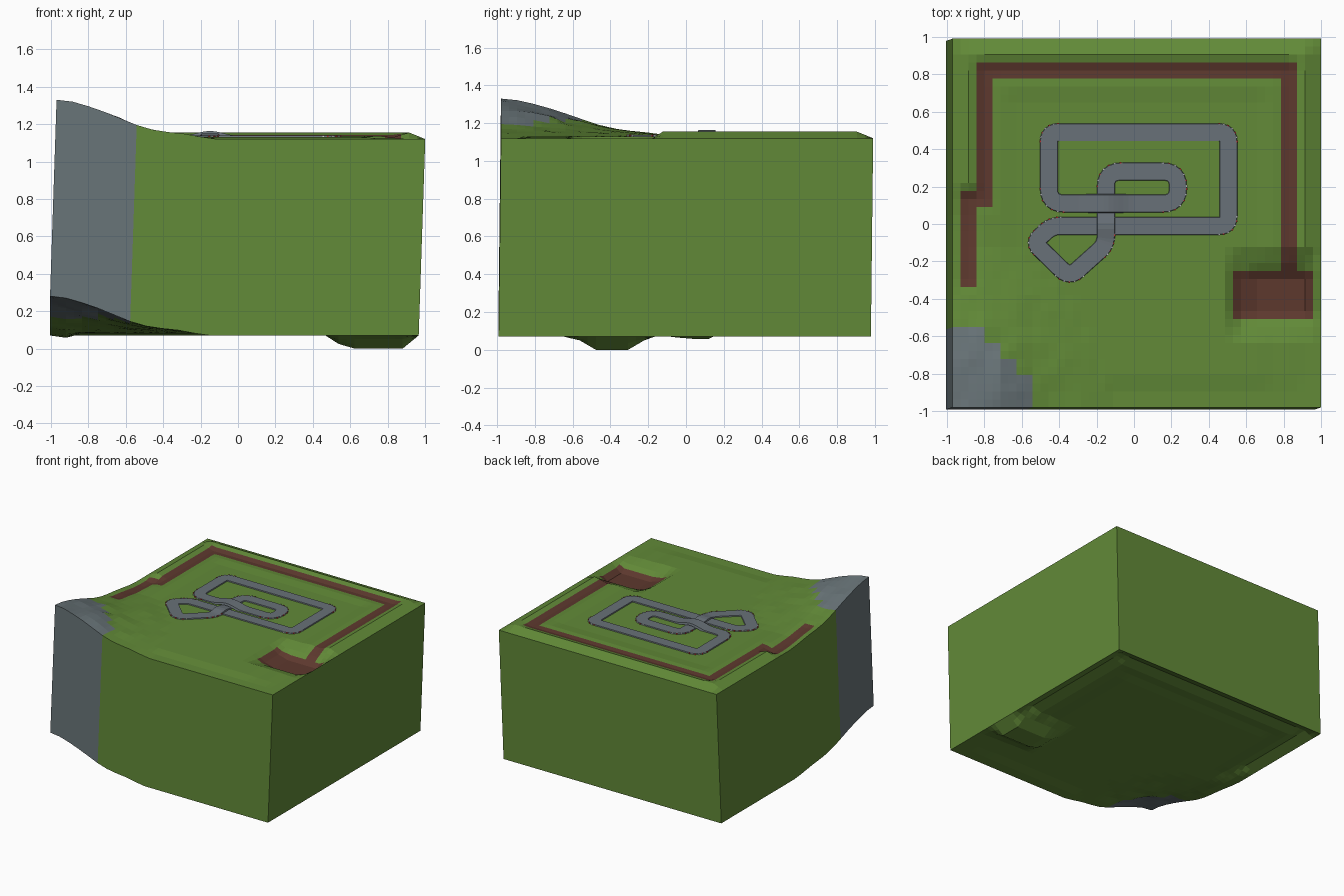
import bpy, bmesh, math, random
from mathutils import Vector, Matrix

if "Cube" in bpy.data.objects:
    bpy.data.objects.remove(bpy.data.objects["Cube"])

random.seed(4)
N, STEP, X0, Y0 = 23, 0.0857, -0.97, -0.98        # terrain cells
SHIFT = Vector((-0.035, -0.012, -1.05))           # slanted extrusion to the underside


def material(name, rgb):
    m = bpy.data.materials.new(name)
    m.diffuse_color = (*rgb, 1)
    m.use_nodes = True
    m.node_tree.nodes["Principled BSDF"].inputs["Base Color"].default_value = m.diffuse_color
    return m


grass = material("grass green", (0.122, 0.255, 0.039))
rock = material("rock grey", (0.140, 0.175, 0.188))
dirt = material("dirt brown", (0.110, 0.040, 0.027))
asphalt = material("asphalt grey", (0.140, 0.165, 0.188))
red = material("kerb red", (0.5, 0.03, 0.03))
white = material("kerb white", (0.7, 0.7, 0.7))


def make_object(name, bm, mats):
    mesh = bpy.data.meshes.new(name)
    bmesh.ops.recalc_face_normals(bm, faces=bm.faces)
    bm.to_mesh(mesh)
    bm.free()
    for m in mats:
        mesh.materials.append(m)
    ob = bpy.data.objects.new(name, mesh)
    bpy.context.collection.objects.link(ob)
    return ob


# ---- terrain rules ----
HILL = [.21, .2, .175, .145, .11, .075, .05, .037, .028, .012, 0]


def in_pit(i, j):
    return 18 <= i <= 22 and 6 <= j <= 8


def is_dirt(i, j):
    return (in_pit(i, j) or (i == 1 and 8 <= j <= 13) or (i == 2 and 13 <= j <= 21)
            or (j == 21 and 2 <= i <= 21) or (i == 21 and 9 <= j <= 21))


def is_rock(i, j):
    return math.hypot(i + .5, j + .5) < 4.8


def height(i, j):
    if in_pit(i, j):
        return 1.075 if i == 18 else 1.05
    if 18 <= i <= 22 and j in (5, 9):
        return 1.10
    side = min(i, N - i, N - j)
    z = 1.12
    if side == 1 and (j == 22 or (i == 1 and j >= 14) or (i == 22 and j >= 10)):
        z = 1.155                                  # raised rim
    elif side >= 2 and j >= 2:
        z = 1.13
        if side == 3 or (side == 2 and not is_dirt(i, j)):
            z = 1.137 if j > 9 else 1.125
    r = math.hypot(i, j * 0.85)                    # corner hill
    k = int(r)
    if k < 10:
        h = HILL[k] + (HILL[k + 1] - HILL[k]) * (r - k)
        if i and j:
            h += random.uniform(-.12, .08) * h
        z = max(z, 1.12 + h)
    if i == 1 and is_dirt(i, j):
        z -= 0.012
    return z


H = [[height(i, j) for j in range(N + 1)] for i in range(N + 1)]


def half_height(a, b):
    ii, jj = (a // 2, (a + 1) // 2), (b // 2, (b + 1) // 2)
    return sum(H[i][j] for i in ii for j in jj) / 4


# ---- terrain block: half-cell grid on top and bottom, joined by walls ----
bm = bmesh.new()
M = 2 * N
top = [[bm.verts.new((X0 + a * STEP / 2, Y0 + b * STEP / 2, half_height(a, b)))
        for b in range(M + 1)] for a in range(M + 1)]
low = [[bm.verts.new(v.co + SHIFT) for v in col] for col in top]
for a in range(M):
    for b in range(M):
        stone = 1 if is_rock(a // 2, b // 2) else 0
        for g in (top, low):
            f = bm.faces.new((g[a][b], g[a + 1][b], g[a + 1][b + 1], g[a][b + 1]))
            f.material_index = stone
            if g is top and is_dirt((a + 1) // 2, (b + 1) // 2):
                f.material_index = 2
for k in range(M):
    for (a, b), (c, d) in (((k, 0), (k + 1, 0)), ((k, M), (k + 1, M)),
                           ((0, k), (0, k + 1)), ((M, k), (M, k + 1))):
        f = bm.faces.new((top[a][b], top[c][d], low[c][d], low[a][b]))
        f.material_index = 1 if is_rock(min(a, c) // 2, min(b, d) // 2) else 0
make_object("terrain_block", bm, [grass, rock, dirt])

# ---- race track: closed path with rounded corners ----
CORNERS = [(-.455, .11, .08), (-.455, .49, .05), (.505, .49, .05), (.505, -.01, .05),
           (-.44, -.01, .05), (-.535, -.10, .045), (-.345, -.285, .06), (-.15, -.11, .05),
           (-.15, .28, .08), (.235, .28, .08), (.235, .11, .08)]
path, bends = [], []
n = len(CORNERS)
for k, (x, y, t) in enumerate(CORNERS):
    p = Vector((x, y))
    prev, nxt = Vector(CORNERS[k - 1][:2]), Vector(CORNERS[(k + 1) % n][:2])
    s, e = p + (prev - p).normalized() * t, p + (nxt - p).normalized() * t
    if path:
        count = max(1, int((s - path[-1]).length / .03))
        last = path[-1].copy()
        path += [last.lerp(s, q / count) for q in range(1, count)]
    turn = 1 if (p - prev).cross(nxt - p) > 0 else -1
    for q in range(7):
        u = q / 6
        bends.append((len(path), turn))
        path.append(s * (1 - u) ** 2 + p * 2 * u * (1 - u) + e * u * u)
last, count = path[-1].copy(), 20
path += [last.lerp(path[0], q / count) for q in range(1, count)]


def bump(d, width):
    return .5 + .5 * math.cos(math.pi * min(abs(d) / width, 1))


def frame(k):
    d = (path[(k + 1) % len(path)] - path[k - 1]).normalized()
    p, z = path[k], 1.138
    if abs(d.x) > .9 and abs(p.y - .11) < .01:     # bridge over the cross road
        z += .025 * bump(p.x + .15, .15)
    if abs(d.y) > .9 and abs(p.x + .15) < .01:
        z += .012 * bump(p.y + .01, .09)
    return p, Vector((d.y, -d.x)), z


bm = bmesh.new()
rings = []
for k in range(len(path)):
    p, side, z = frame(k)
    rings.append([bm.verts.new((*(p + side * w), z + dz))
                  for w, dz in ((-.045, 0), (.045, 0), (.050, -.016), (-.050, -.016))])
for k, ring in enumerate(rings):
    nxt = rings[(k + 1) % len(rings)]
    for q in range(4):
        bm.faces.new((ring[q], ring[(q + 1) % 4], nxt[(q + 1) % 4], nxt[q]))
make_object("race_track", bm, [asphalt])

# ---- kerb blocks on the outside of each bend ----
bm = bmesh.new()
for k, turn in bends:
    p, side, z = frame(k)
    c = p + side * turn * .047
    rot = Matrix.Rotation(math.atan2(side.y, side.x), 4, 'Z')
    made = bmesh.ops.create_cube(bm, size=1, matrix=Matrix.Translation((*c, z - .003))
                                 @ rot @ Matrix.Diagonal((.007, .009, .009, 1)))
    for f in {f for v in made["verts"] for f in v.link_faces}:
        f.material_index = k % 2
make_object("kerbs", bm, [red, white])
